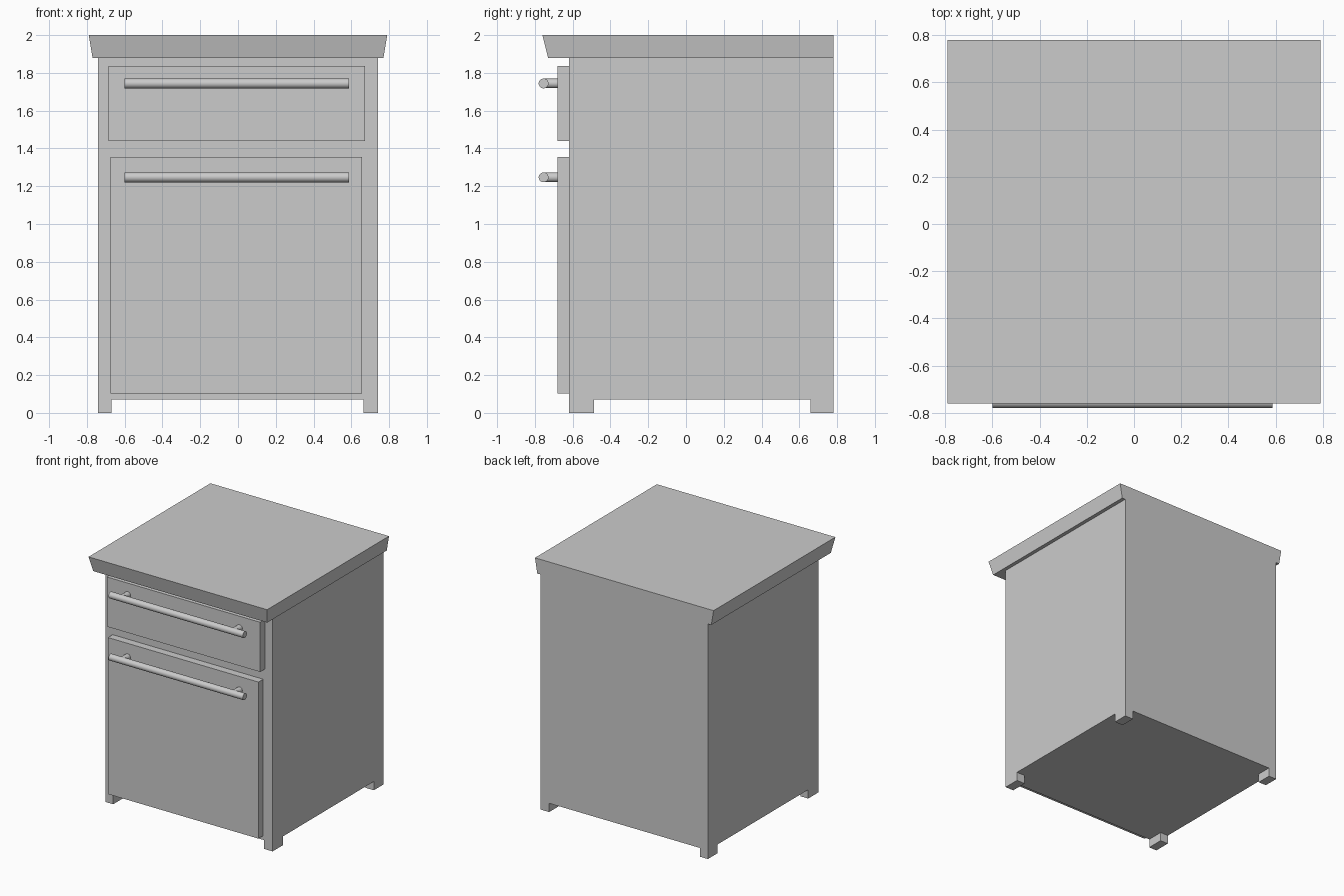
import bpy, bmesh, math
from mathutils import Vector

if "Cube" in bpy.data.objects:
    bpy.data.objects.remove(bpy.data.objects["Cube"])


def finish(name, bm):
    bmesh.ops.recalc_face_normals(bm, faces=bm.faces)
    mesh = bpy.data.meshes.new(name)
    bm.to_mesh(mesh)
    bm.free()
    obj = bpy.data.objects.new(name, mesh)
    bpy.context.collection.objects.link(obj)
    return obj


def box(name, x, y, z):
    """Box from (min, max) ranges."""
    bm = bmesh.new()
    bmesh.ops.create_cube(bm, size=1)
    for v in bm.verts:
        v.co = Vector([(r[0] + r[1]) / 2 + c * (r[1] - r[0])
                       for c, r in zip(v.co, (x, y, z))])
    return finish(name, bm)


def rod(name, start, end, radius):
    """Smooth cylinder between two points."""
    start, end = Vector(start), Vector(end)
    axis = end - start
    bm = bmesh.new()
    bmesh.ops.create_cone(bm, cap_ends=True, segments=32, radius1=radius,
                          radius2=radius, depth=axis.length)
    bmesh.ops.rotate(bm, verts=bm.verts,
                     matrix=axis.to_track_quat('Z', 'Y').to_matrix())
    bmesh.ops.translate(bm, verts=bm.verts, vec=(start + end) / 2)
    obj = finish(name, bm)
    bpy.ops.object.select_all(action='DESELECT')
    bpy.context.view_layer.objects.active = obj
    obj.select_set(True)
    bpy.ops.object.shade_smooth_by_angle(angle=math.radians(40))
    return obj


FRONT, BACK, SIDE, BASE = -0.62, 0.78, 0.74, 0.07

# Cabinet carcass
box("cabinet_body", (-SIDE, SIDE), (FRONT, BACK), (BASE, 1.88))

# Corner feet
for side, xr in (("left", (-SIDE, -0.67)), ("right", (0.665, SIDE))):
    box("front_foot_" + side, xr, (FRONT, -0.487), (0, BASE))
    box("back_foot_" + side, xr, (0.66, BACK), (0, BASE))

# Worktop, flared at the front and sides, flush at the back
top = box("worktop", (-0.79, 0.79), (-0.76, BACK), (1.88, 2.0))
for v in top.data.vertices:
    if v.co.z < 1.9:
        v.co.x *= 0.77 / 0.79
        if v.co.y < 0:
            v.co.y = -0.73

# Drawer and door fronts
box("drawer_front", (-0.685, 0.672), (-0.68, FRONT), (1.44, 1.837))
box("door_front", (-0.675, 0.657), (-0.68, FRONT), (0.103, 1.355))

# Bar handles on two posts
for part, z in (("drawer", 1.744), ("door", 1.247)):
    rod(part + "_handle_bar", (-0.60, -0.754, z), (0.588, -0.754, z), 0.026)
    for side, x in (("left", -0.50), ("right", 0.49)):
        rod(f"{part}_handle_post_{side}", (x, -0.754, z), (x, -0.675, z), 0.025)
